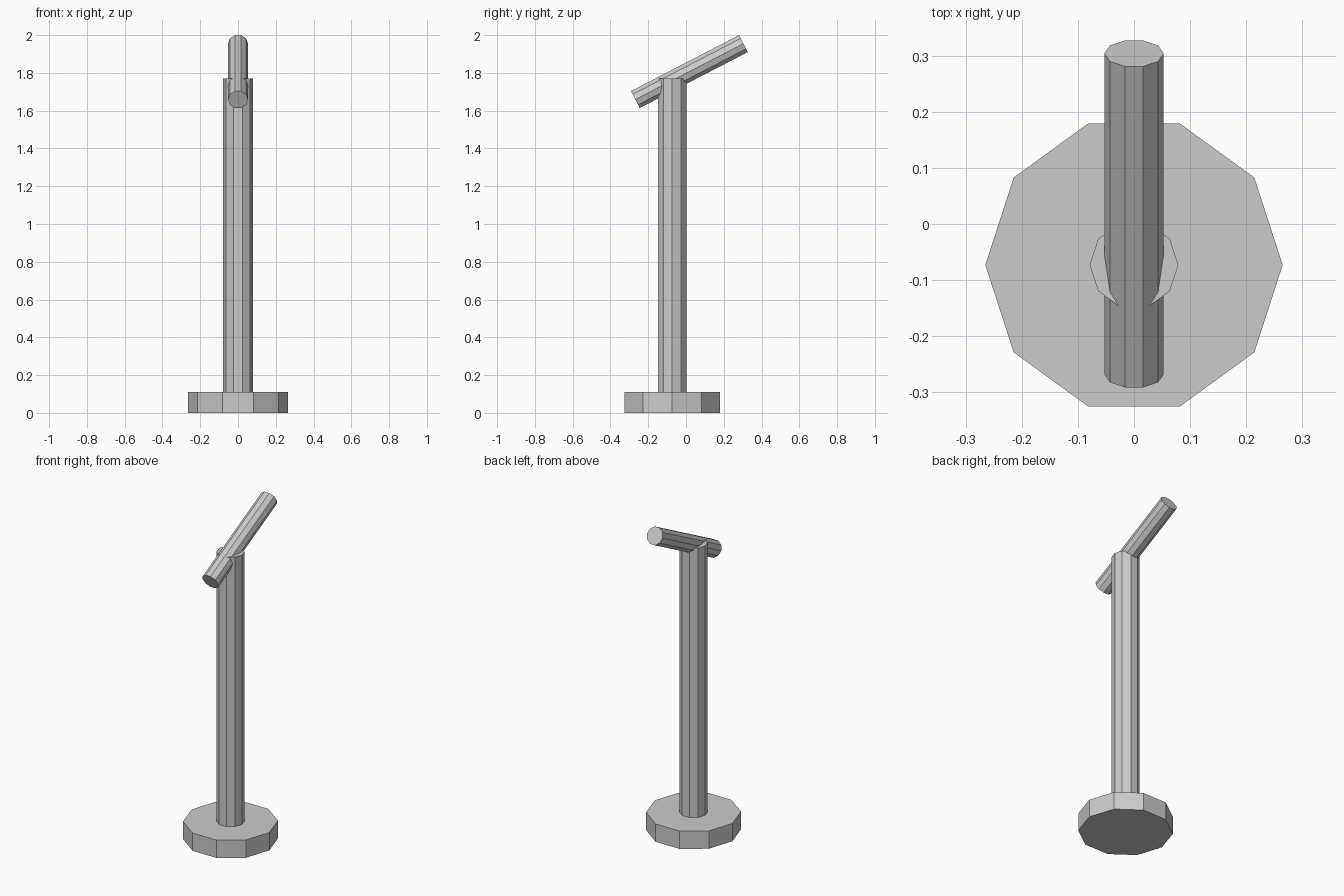
import bpy
from mathutils import Vector, Matrix

if "Cube" in bpy.data.objects:
    bpy.data.objects.remove(bpy.data.objects["Cube"])

SIDES = 10


def rod(name, start, end, radius):
    """Ten-sided capped cylinder between two points, one corner on the x axis."""
    a, b = Vector(start), Vector(end)
    axis = (b - a).normalized()
    bpy.ops.mesh.primitive_cylinder_add(vertices=SIDES, radius=radius, depth=(b - a).length)
    obj = bpy.context.object
    obj.name = name
    # The primitive starts with a corner on y: turn it onto x, then tilt about x
    x = Vector((1, 0, 0))
    tilt = Matrix((x, axis.cross(x), axis)).transposed().to_4x4()
    obj.data.transform(Matrix.Translation((a + b) / 2) @ tilt @ Matrix.Rotation(1.5707963, 4, 'Z'))
    return obj


Y = -0.073  # centre line of base and post

# Round foot
rod("base", (0, Y, 0), (0, Y, 0.11), 0.265)
# Upright post
rod("post", (0, Y, 0.1), (0, Y, 1.77), 0.079)
# Tilted tube on top
rod("tilted_tube", (0, -0.268, 1.659), (0, 0.304, 1.955), 0.053)
